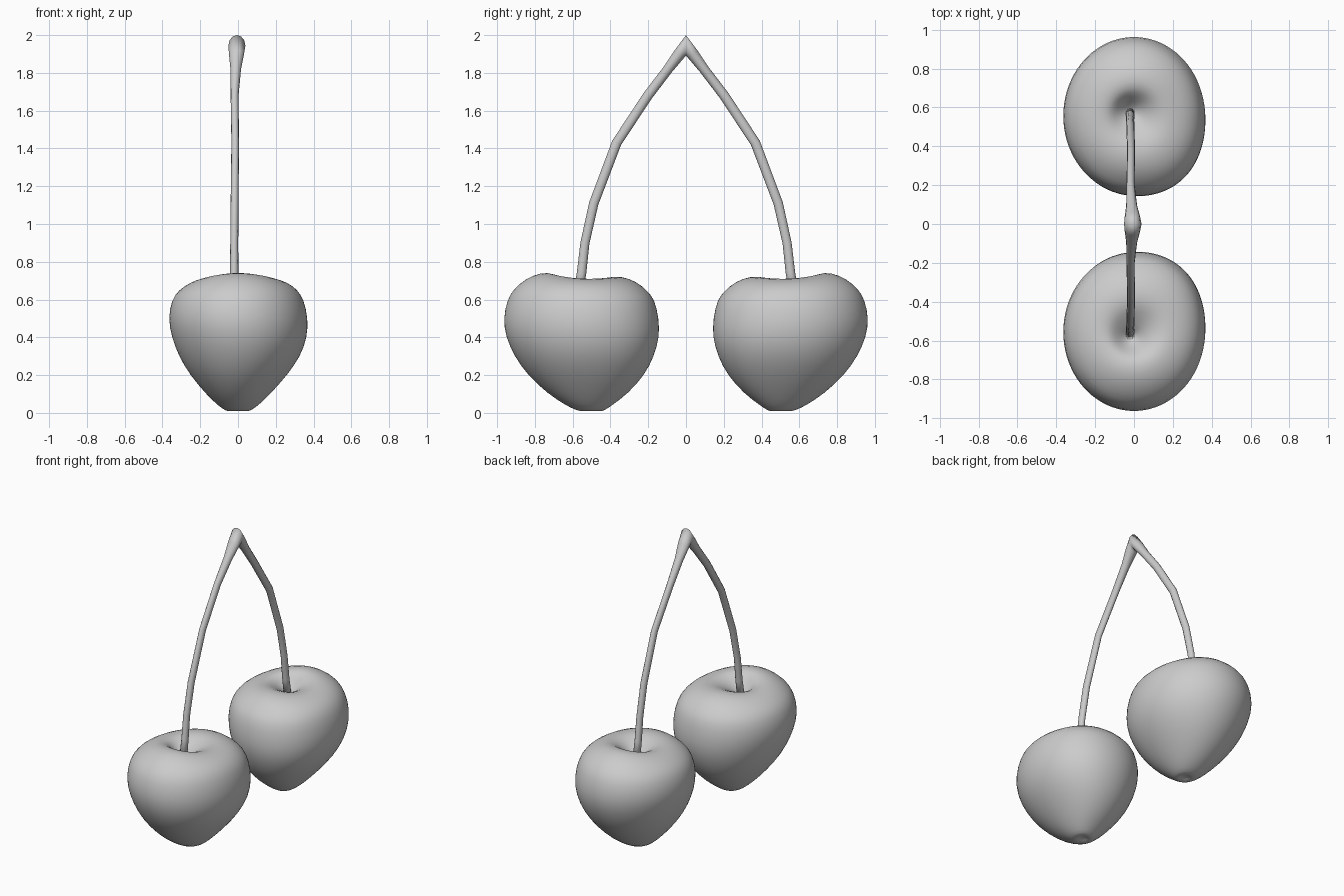
import bpy, bmesh
from math import sin, cos, pi, hypot

if "Cube" in bpy.data.objects:
    bpy.data.objects.remove(bpy.data.objects["Cube"])


def loft(name, rings, cap_start, cap_end, subsurf=1):
    """Skin a list of point rings, mirrored across y = 0."""
    bm = bmesh.new()
    loops = [[bm.verts.new(p) for p in ring] for ring in rings]
    n = len(loops[0])
    for a, b in zip(loops, loops[1:]):
        for i in range(n):
            j = (i + 1) % n
            bm.faces.new((a[i], a[j], b[j], b[i]))
    for loop, cap in ((loops[0], cap_start), (loops[-1], cap_end)):
        if cap:
            c = [sum(v.co[k] for v in loop) / n for k in range(3)]
            centre = bm.verts.new(c)
            for i in range(n):
                bm.faces.new((loop[i], loop[(i + 1) % n], centre))
    bmesh.ops.recalc_face_normals(bm, faces=bm.faces)
    mesh = bpy.data.meshes.new(name)
    bm.to_mesh(mesh)
    bm.free()
    mesh.polygons.foreach_set("use_smooth", [True] * len(mesh.polygons))
    ob = bpy.data.objects.new(name, mesh)
    bpy.context.collection.objects.link(ob)
    mir = ob.modifiers.new("mirror", 'MIRROR')
    mir.use_axis = (False, True, False)
    mir.merge_threshold = 0.002
    if subsurf:
        sub = ob.modifiers.new("smooth", 'SUBSURF')
        sub.levels = sub.render_levels = subsurf
    return ob


def fruit_ring(x0, x1, y0, y1, z, tilt=0, saddle=0, n=40):
    pts = []
    for i in range(n):
        a = 2 * pi * i / n
        full = 1 + 0.05 * max(0, cos(a + pi / 4)) ** 6
        x = (x0 + x1) / 2 + (x1 - x0) / 2 * cos(a) * full
        y = (y0 + y1) / 2 + (y1 - y0) / 2 * sin(a) * full
        pts.append((x, y, z + tilt * sin(a) + saddle * sin(a) ** 2))
    return pts


# Cherries: extents of each ring, from the base nub up over the rim into the dimple
profile = [
    (-.02, .02, .48, .52, .018),
    (-.04, .04, .46, .54, .008),
    (-.065, .065, .435, .575, .010),
    (-.11, .11, .39, .64, .042),
    (-.17, .17, .31, .73, .10),
    (-.255, .26, .22, .84, .20),
    (-.315, .33, .17, .91, .30),
    (-.352, .365, .142, .955, .40),
    (-.372, .37, .145, .97, .50),
    (-.352, .347, .167, .947, .60),
    (-.315, .315, .205, .915, .65, .005),
    (-.255, .265, .26, .85, .69, .008, .012),
    (-.19, .19, .34, .77, .712, .010, .022),
    (-.135, .14, .42, .695, .712, .010, .018),
    (-.10, .08, .48, .655, .69, .005),
    (-.06, .03, .54, .62, .65),
    (-.03, .0, .56, .59, .625),
]
loft("cherries", [fruit_ring(*r) for r in profile], True, True)

# Stems: x, y, z, half-width in x, half-width across the bend
path = [
    (-.02, .575, .61, .024, .026),
    (-.02, .553, .74, .022, .025),
    (-.02, .535, .90, .021, .024),
    (-.018, .488, 1.11, .021, .025),
    (-.015, .367, 1.43, .020, .026),
    (-.018, .202, 1.68, .021, .026),
    (-.012, .095, 1.82, .028, .026),
    (-.008, .035, 1.90, .040, .032),
    (-.006, 0, 1.945, .045, .055),
]
rings = []
for k, (x, y, z, rx, rn) in enumerate(path):
    p, q = path[max(k - 1, 0)], path[min(k + 1, len(path) - 1)]
    ty, tz = q[1] - p[1], q[2] - p[2]
    if k == len(path) - 1:      # the two stems meet on the mirror plane
        ty, tz = -1, 0
    d = hypot(ty, tz)
    rings.append([(x + rx * cos(2 * pi * i / 12),
                   y + rn * sin(2 * pi * i / 12) * tz / d,
                   z - rn * sin(2 * pi * i / 12) * ty / d) for i in range(12)])
loft("stems", rings, True, False, subsurf=0)
